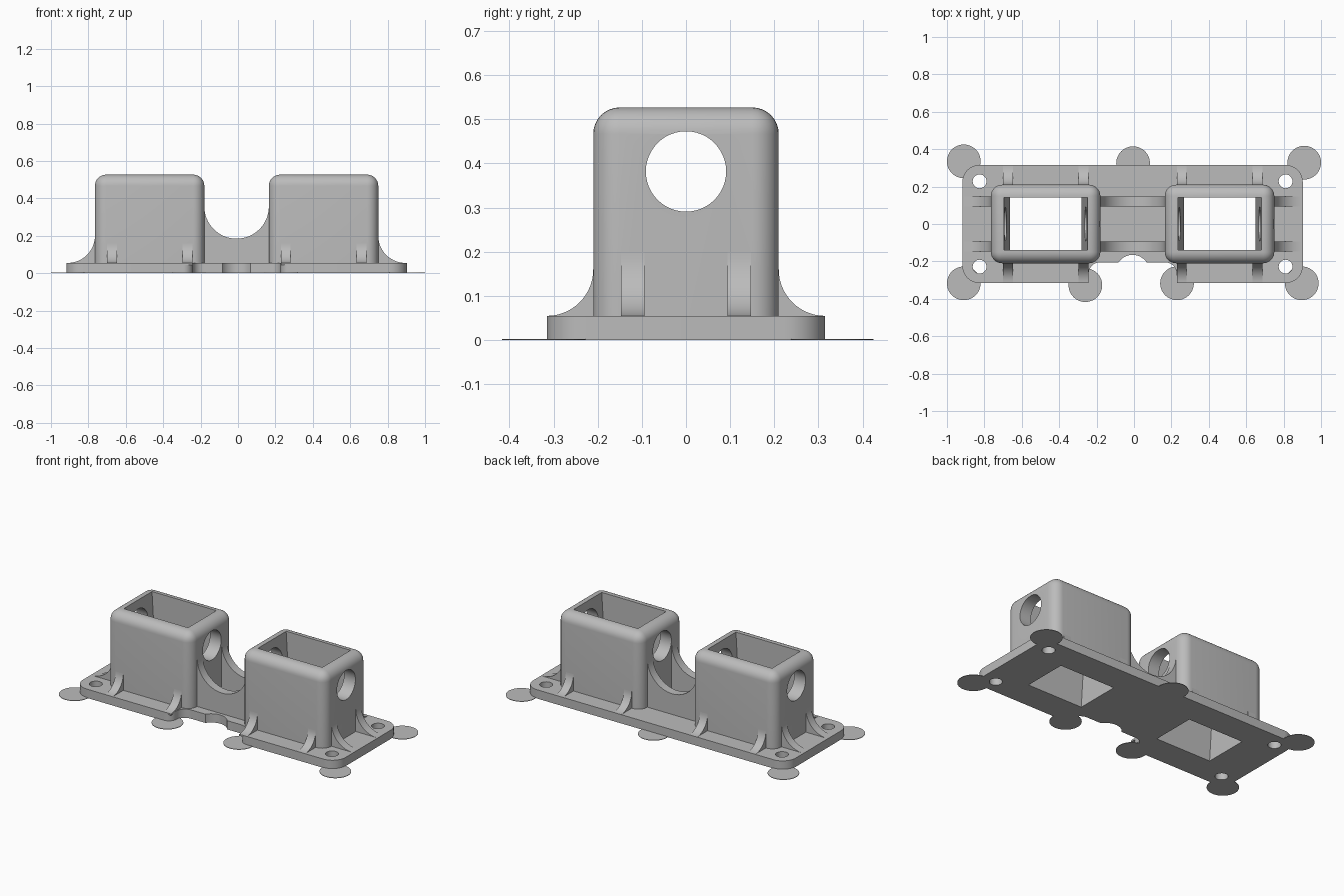
import bpy, bmesh
from math import cos, sin, radians, pi
from mathutils import Vector, Matrix

old = bpy.data.objects.get("Cube")
if old:
    bpy.data.objects.remove(old, do_unlink=True)

MID = -0.0075          # symmetry line of the bracket in x
PLATE_TOP = 0.055
BOX_X, BOX_Y, BOX_TOP = 0.2925, 0.21, 0.527   # half sizes and height
BOX_OFF = 0.465

grey = bpy.data.materials.new("plain grey")
grey.use_nodes = True
grey.diffuse_color = (0.5, 0.5, 0.5, 1)
grey.node_tree.nodes["Principled BSDF"].inputs["Base Color"].default_value = (0.5, 0.5, 0.5, 1)


def finish(name, bm):
    bmesh.ops.recalc_face_normals(bm, faces=bm.faces)
    mesh = bpy.data.meshes.new(name)
    bm.to_mesh(mesh)
    bm.free()
    mesh.materials.append(grey)
    ob = bpy.data.objects.new(name, mesh)
    bpy.context.collection.objects.link(ob)
    return ob


def activate(ob):
    bpy.ops.object.select_all(action="DESELECT")
    ob.select_set(True)
    bpy.context.view_layer.objects.active = ob


def smooth(ob):
    activate(ob)
    bpy.ops.object.shade_smooth_by_angle(angle=radians(32))


def cut(ob, cutters):
    activate(ob)
    for c in cutters:
        mod = ob.modifiers.new("cut", "BOOLEAN")
        mod.operation, mod.solver, mod.object = "DIFFERENCE", "EXACT", c
        bpy.ops.object.modifier_apply(modifier=mod.name)
    for c in cutters:
        bpy.data.objects.remove(c, do_unlink=True)


def arc(cx, cy, r, a0, a1, n=10):
    return [(cx + r * cos(radians(a0 + (a1 - a0) * i / n)),
             cy + r * sin(radians(a0 + (a1 - a0) * i / n))) for i in range(n + 1)]


def prism(name, points, place, depth):
    """Extrude a 2D outline; place turns a point into 3D, depth is the extrusion."""
    bm = bmesh.new()
    face = bm.faces.new([bm.verts.new(place(a, b)) for a, b in points])
    new = bmesh.ops.extrude_face_region(bm, geom=[face])["geom"]
    bmesh.ops.translate(bm, vec=depth, verts=[v for v in new if isinstance(v, bmesh.types.BMVert)])
    return finish(name, bm)


def cylinder(name, centre, r, h, turn=Matrix(), sides=48):
    bm = bmesh.new()
    bmesh.ops.create_cone(bm, cap_ends=True, segments=sides, radius1=r, radius2=r, depth=h,
                          matrix=Matrix.Translation(centre) @ turn)
    return finish(name, bm)


def pocket(cx):
    """Cavity with slightly drafted end walls."""
    shape = [(-0.19, -0.02), (0.19, -0.02), (0.2275, 0.6), (-0.2275, 0.6)]
    return prism("pocket_cutter", shape, lambda a, b: (cx + a, -0.138, b), (0, 0.28, 0))


# base plate with rounded corners and a scalloped front recess
half = (arc(-0.82, 0.225, 0.09, 90, 180) + arc(-0.82, -0.225, 0.09, 180, 270)
        + arc(-0.285, -0.265, 0.05, 270, 360) + arc(-0.175, -0.265, 0.06, 180, 90)
        + arc(0, -0.255, 0.09, 146, 90))
outline = half + [(-x, y) for x, y in reversed(half[:-1])]
plate = prism("base_plate", outline, lambda a, b: (a + MID, b, 0), (0, 0, PLATE_TOP))
holes = [cylinder("screw_cutter", (MID + sx * 0.818, sy * 0.228, 0), 0.037, 0.3, sides=32)
         for sx in (-1, 1) for sy in (-1, 1)]
cut(plate, holes + [pocket(MID + s * BOX_OFF) for s in (-1, 1)])
smooth(plate)

# two rounded sockets, each open through and cross-drilled
for side, s in (("right", -1), ("left", 1)):
    cx = MID + s * BOX_OFF
    bm = bmesh.new()
    bmesh.ops.create_cube(bm, size=1)
    for v in bm.verts:
        v.co = Vector((cx + v.co.x * 2 * BOX_X, v.co.y * 2 * BOX_Y, (v.co.z + 0.5) * BOX_TOP))
    edges = [e for e in bm.edges if max(v.co.z for v in e.verts) > 0.1]
    bmesh.ops.bevel(bm, geom=edges, offset=0.06, segments=8, profile=0.5, affect="EDGES")
    socket = finish(side + "_socket", bm)
    bore = cylinder("bore_cutter", (cx, 0, 0.382), 0.091, 1, Matrix.Rotation(pi / 2, 4, "Y"))
    cut(socket, [pocket(cx), bore])
    smooth(socket)


def gusset(name, r, place, depth):
    """Concave rib: wall at 0, running outwards on the plate."""
    shape = [(-0.03, PLATE_TOP - 0.01), (r, PLATE_TOP - 0.01)]
    shape += arc(r, PLATE_TOP + r, r, 270, 180, 14) + [(-0.03, PLATE_TOP + r)]
    smooth(prism(name, shape, place, depth))


# ribs on the front and back walls
RIB = 0.053
for side, s in (("right", -1), ("left", 1)):
    for t in (-1, 1):
        x = MID + s * BOX_OFF + t * 0.202 - RIB / 2
        for face, f in (("front", -1), ("back", 1)):
            gusset(f"{side}_{face}_rib", 0.105,
                   lambda a, b: (x, f * (BOX_Y + a), b), (RIB, 0, 0))

for row, y in (("front", -0.147), ("back", 0.094)):
    # ribs on the outer end walls
    for side, s in (("right", -1), ("left", 1)):
        gusset(f"{side}_end_{row}_rib", 0.145,
               lambda a, b: (MID + s * (BOX_OFF + BOX_X + a), y, b), (0, RIB, 0))
    # curved web joining the two sockets
    gap = BOX_OFF - BOX_X
    web = arc(0, 0.357, gap, 180, 360, 32)
    web += [(gap + 0.03, 0.357), (gap + 0.03, 0.04), (-gap - 0.03, 0.04), (-gap - 0.03, 0.357)]
    smooth(prism(row + "_web", web, lambda a, b: (a + MID, y, b), (0, RIB, 0)))

# thin round hold-down pads around the plate
pads = [(-0.91, 0.335), (-0.005, 0.325), (0.91, 0.328), (-0.91, -0.317),
        (-0.26, -0.327), (0.23, -0.317), (0.897, -0.317)]
for x, y in pads:
    cylinder("hold_down_pad", (x, y, 0.0015), 0.09, 0.003)
